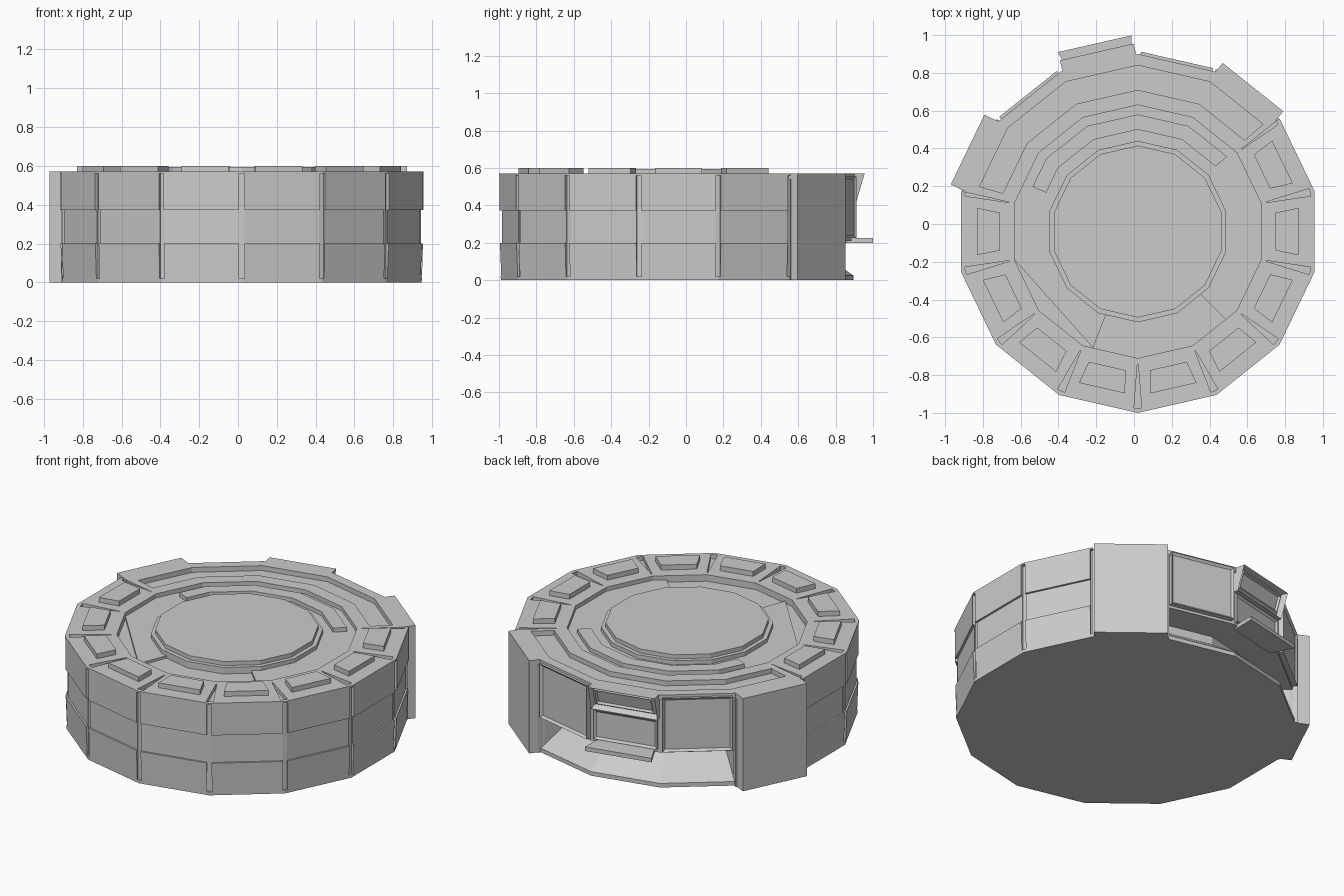
import bpy, bmesh, math

if "Cube" in bpy.data.objects:
    bpy.data.objects.remove(bpy.data.objects["Cube"])

CX, CY = 0.02, -0.04           # centre of the 14-sided body
STEP = 360 / 14
V = [-90 + STEP * k for k in range(-4, 10)]   # corner angles, 167 deg round to 141 deg


def pt(r, ang, z):
    """Point on a 14-gon of corner radius r, at a direction in degrees."""
    off = (ang + 90) % STEP - STEP / 2
    r *= math.cos(math.pi / 14) / math.cos(math.radians(off))
    a = math.radians(ang)
    return (CX + r * math.cos(a), CY + r * math.sin(a), z)


def finish(name, bm):
    bmesh.ops.recalc_face_normals(bm, faces=bm.faces)
    me = bpy.data.meshes.new(name)
    bm.to_mesh(me)
    bm.free()
    ob = bpy.data.objects.new(name, me)
    bpy.context.collection.objects.link(ob)
    return ob


def sector(name, profile, a0, a1):
    """Sweep a closed (radius, z) profile from a0 to a1, bending at the corners."""
    corners = [-90 + STEP * k for k in range(-8, 12)]
    angs = [a0] + [c for c in corners if a0 + 0.01 < c < a1 - 0.01] + [a1]
    bm = bmesh.new()
    rings = [[bm.verts.new(pt(r, a, z)) for r, z in profile] for a in angs]
    n = len(profile)
    for p, q in zip(rings, rings[1:]):
        for i in range(n):
            j = (i + 1) % n
            bm.faces.new((p[i], p[j], q[j], q[i]))
    bm.faces.new(rings[0])
    bm.faces.new(rings[-1])
    return finish(name, bm)


def band(name, r0, r1, z0, z1, a0, a1):
    return sector(name, [(r0, z0), (r1, z0), (r1, z1), (r0, z1)], a0, a1)


def add_block(bm, ang, d0, d1b, d1t, w0, w1, z0, z1, insets=()):
    """Tapered block facing outwards at ang; d = distance, w = half width."""
    a = math.radians(ang)
    c, s = math.cos(a), math.sin(a)

    def p(d, t, z):
        return bm.verts.new((CX + d * c - t * s, CY + d * s + t * c, z))
    back = [p(d0, -w0, z0), p(d0, w0, z0), p(d0, w0, z1), p(d0, -w0, z1)]
    front = [p(d1b, -w1, z0), p(d1b, w1, z0), p(d1t, w1, z1), p(d1t, -w1, z1)]
    bm.faces.new(back[::-1])
    for i in range(4):
        j = (i + 1) % 4
        bm.faces.new((back[i], back[j], front[j], front[i]))
    face = bm.faces.new(front)
    bm.normal_update()
    for thick, depth in insets:
        bmesh.ops.inset_region(bm, faces=[face], thickness=thick, depth=0)
        n = face.normal.copy()
        bmesh.ops.translate(bm, verts=list(face.verts), vec=n * depth)


def block(name, *args, **kw):
    bm = bmesh.new()
    add_block(bm, *args, **kw)
    return finish(name, bm)


def disc(name, r, z0, z1):
    bpy.ops.mesh.primitive_cylinder_add(vertices=14, radius=r, depth=z1 - z0,
                                        location=(CX, CY, (z0 + z1) / 2))
    bpy.context.object.name = name


# Core and stepped central disc
disc("core", 0.67, 0, 0.53)
disc("disc_step", 0.48, 0.53, 0.57)
disc("disc_top", 0.455, 0.57, 0.595)
band("recess_floor", 0.47, 0.67, 0.53, 0.545, -45, 249)
band("raised_arc", 0.54, 0.62, 0.545, 0.57, 40, 157)

# Panelled outer wall with three rows
wall = sector("outer_wall", [(0.67, 0), (0.95, 0), (0.958, 0.2), (0.947, 0.2), (0.947, 0.372),
                             (0.96, 0.372), (0.96, 0.57), (0.67, 0.57)], V[0], V[9])

# Grooves at the corners: wedge on top, narrow slot down the side
bm = bmesh.new()
for ang in V[:10]:
    add_block(bm, ang, 0.70, 0.935, 0.935, 0.002, 0.02, 0.545, 0.62)
    add_block(bm, ang, 0.938, 1.0, 1.0, 0.014, 0.014, 0.02, 0.56)
cutter = finish("groove_cutter", bm)
cutter.hide_render = True
cutter.hide_viewport = True
cut = wall.modifiers.new("grooves", "BOOLEAN")
cut.object = cutter
cut.operation = "DIFFERENCE"
cut.solver = "EXACT"

# Raised pads on the rim
for k in range(9):
    block("rim_pad", V[k] + STEP / 2, 0.73, 0.85, 0.85, 0.10, 0.125, 0.565, 0.60)

# Rear sector: end pillars, and a bay with an undercut and sloping floor
A, B, C, D = V[9], V[10], V[13], V[13] + STEP
for name, a0, a1, d in (("right_pillar", A, B, 0.978), ("left_pillar", C, D, 1.0)):
    band(name + "_body", 0.67, 0.955, 0, 0.54, a0, a1)
    block(name, (a0 + a1) / 2, 0.89, d, d, 0.205, 0.205, 0, 0.57)
sector("rear_bay", [(0.67, 0), (0.935, 0), (0.935, 0.025), (0.74, 0.16), (0.74, 0.21),
                    (0.925, 0.21), (0.925, 0.54), (0.67, 0.54)], B, C)

# Rear rim with a sunken channel
band("rear_rim_inner", 0.67, 0.75, 0.54, 0.57, A, D)
band("rear_rim_outer", 0.88, 0.94, 0.54, 0.57, A, D)
band("channel_end_right", 0.75, 0.88, 0.54, 0.57, A, A + 2)
band("channel_end_left", 0.75, 0.88, 0.54, 0.57, D - 3, D)

# Framed panels either side of the console
for ang in (B + STEP / 2, C - STEP / 2):
    block("rear_panel", ang, 0.88, 0.932, 0.932, 0.195, 0.195, 0.225, 0.555,
          insets=((0.02, -0.012),))

# Console: hooded window, lower plate, shelf
M = (B + C) / 2
block("console_window", M, 0.88, 0.93, 0.975, 0.2, 0.2, 0.42, 0.57,
      insets=((0.022, -0.03), (0.02, 0.012), (0.012, -0.012)))
block("console_plate", M, 0.88, 0.915, 0.915, 0.19, 0.19, 0.23, 0.41,
      insets=((0.02, -0.01),))
block("console_shelf", M, 0.88, 1.02, 1.02, 0.165, 0.2, 0.2, 0.225)
